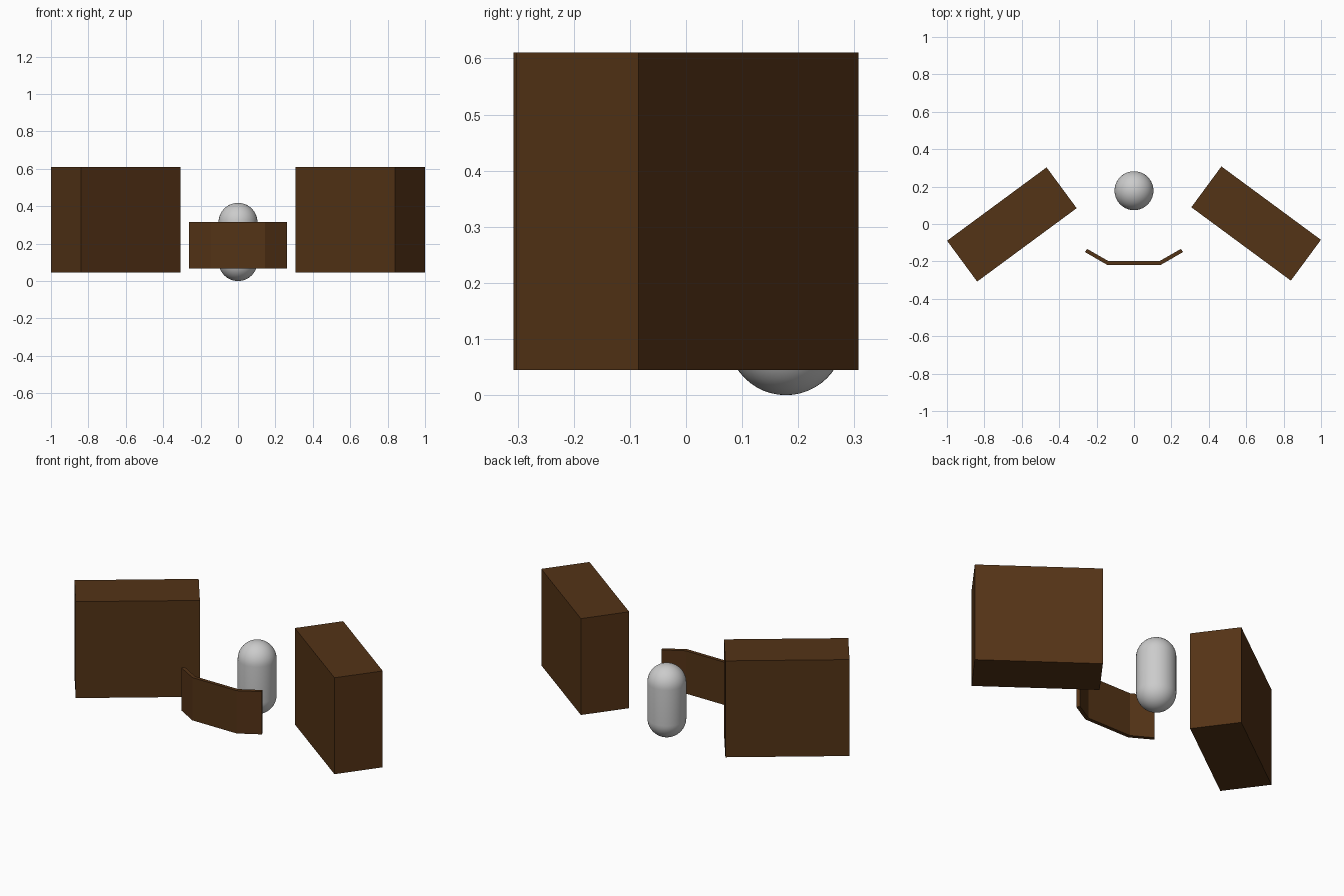
import bpy, bmesh
from math import sin, cos, pi, radians

if "Cube" in bpy.data.objects:
    bpy.data.objects.remove(bpy.data.objects["Cube"])

brown = bpy.data.materials.new("dark_brown")
brown.diffuse_color = (0.088, 0.033, 0.008, 1)
brown.use_nodes = True
brown.node_tree.nodes["Principled BSDF"].inputs["Base Color"].default_value = brown.diffuse_color


def finish(name, bm, mat=None):
    bmesh.ops.recalc_face_normals(bm, faces=bm.faces)
    me = bpy.data.meshes.new(name)
    bm.to_mesh(me)
    bm.free()
    ob = bpy.data.objects.new(name, me)
    bpy.context.collection.objects.link(ob)
    if mat:
        me.materials.append(mat)
    return ob


# Two angled side blocks
for side, label in ((1, "right"), (-1, "left")):
    bm = bmesh.new()
    bmesh.ops.create_cube(bm, size=1)
    bmesh.ops.scale(bm, vec=(0.661, 0.271, 0.566), verts=bm.verts)
    block = finish(label + "_block", bm, brown)
    block.location = (side * 0.653, side * 0.0025, 0.328)
    block.rotation_euler.z = -side * radians(36.4)

# Bent front panel: thin strip outline extruded upward
outer = [(-0.262, -0.150), (-0.144, -0.218), (0.144, -0.218), (0.262, -0.150)]
inner = [(0.251, -0.133), (0.139, -0.197), (-0.139, -0.197), (-0.251, -0.133)]
bm = bmesh.new()
face = bm.faces.new([bm.verts.new((x, y, 0.066)) for x, y in outer + inner])
ext = bmesh.ops.extrude_face_region(bm, geom=[face])
bmesh.ops.translate(bm, vec=(0, 0, 0.251),
                    verts=[v for v in ext["geom"] if isinstance(v, bmesh.types.BMVert)])
finish("front_panel", bm, brown)

# Upright capsule: lathed half profile
R, H, N = 0.104, 0.418, 12
arc = [i * pi / 2 / N for i in range(N + 1)]
profile = [(R * sin(a), R - R * cos(a)) for a in arc]
profile += [(R * cos(a), H - R + R * sin(a)) for a in arc]
bm = bmesh.new()
verts = [bm.verts.new((r, 0, z)) for r, z in profile]
edges = [bm.edges.new(pair) for pair in zip(verts, verts[1:])]
bmesh.ops.spin(bm, geom=verts + edges, cent=(0, 0, 0), axis=(0, 0, 1),
               angle=2 * pi, steps=40)
bmesh.ops.remove_doubles(bm, verts=bm.verts, dist=0.0005)
for f in bm.faces:
    f.smooth = True
capsule = finish("capsule", bm)
capsule.location = (0, 0.178, 0)
